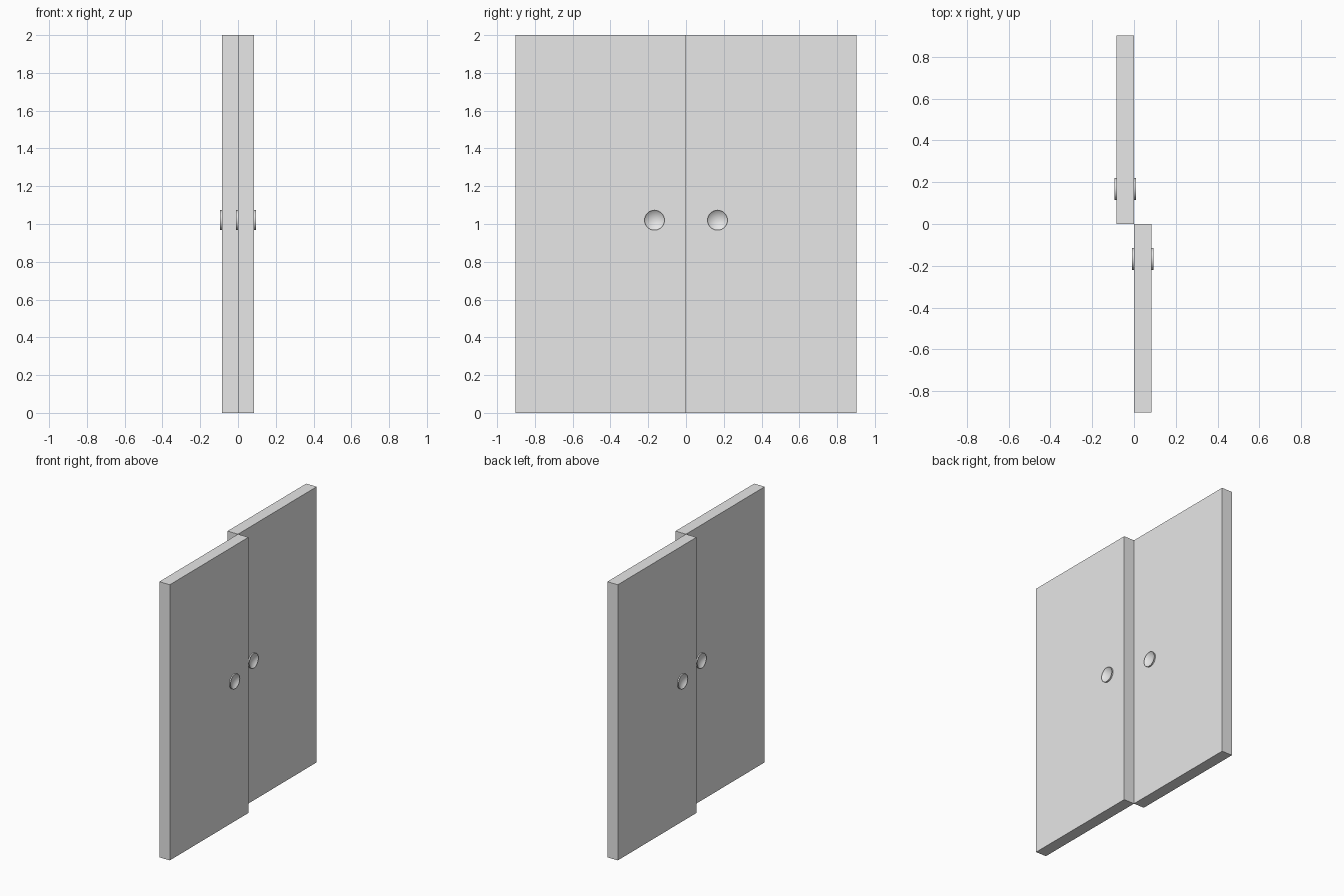
import bpy, bmesh, math
from mathutils import Matrix, Vector

if "Cube" in bpy.data.objects:
    bpy.data.objects.remove(bpy.data.objects["Cube"])

THICK, WIDTH, HEIGHT = 0.084, 0.902, 2.0
PULL_Y, PULL_Z = 0.167, 1.02
RADIUS, RIM, DEPTH = 0.053, 0.01, 0.02
SEGMENTS = 32

grey = bpy.data.materials.new("plain grey")
grey.use_nodes = True
colour = (0.8, 0.8, 0.8, 1)
grey.diffuse_color = colour
grey.node_tree.nodes["Principled BSDF"].inputs["Base Color"].default_value = colour


def make_object(name, bm):
    mesh = bpy.data.meshes.new(name)
    bm.to_mesh(mesh)
    bm.free()
    mesh.materials.append(grey)
    obj = bpy.data.objects.new(name, mesh)
    bpy.context.collection.objects.link(obj)
    return obj


def round_cutter(name, x, y):
    # Helper that opens a round hole in one face of a door
    bm = bmesh.new()
    turn = Matrix.Translation((x, y, PULL_Z)) @ Matrix.Rotation(math.pi / 2, 4, "Y")
    bmesh.ops.create_cone(bm, cap_ends=True, segments=SEGMENTS, radius1=RADIUS - 0.002,
                          radius2=RADIUS - 0.002, depth=2 * (DEPTH - RIM) + 0.004, matrix=turn)
    obj = make_object(name, bm)
    obj.hide_render = True
    obj.hide_set(True)
    return obj


def finger_pull(name, x, y, side):
    # Raised rim and hollow spherical bowl, spun about the x axis
    bm = bmesh.new()
    ball = (RADIUS ** 2 + DEPTH ** 2) / (2 * DEPTH)
    profile = [(0, RADIUS), (RIM, RADIUS)]
    for i in range(8):
        r = (RADIUS - 0.001) * (1 - i / 8)
        profile.append((RIM - DEPTH + ball - math.sqrt(ball ** 2 - r ** 2), r))
    rings = []
    for out, r in profile:
        rings.append([bm.verts.new((x + side * out, y + r * math.cos(a), PULL_Z + r * math.sin(a)))
                      for a in (math.tau * k / SEGMENTS for k in range(SEGMENTS))])
    for low, high in zip(rings, rings[1:]):
        for k in range(SEGMENTS):
            n = (k + 1) % SEGMENTS
            bm.faces.new((low[k], low[n], high[n], high[k]))
    bm.faces.new(rings[-1])
    # Face the wall outwards and the bowl towards the open side
    bm.normal_update()
    centre = Vector((x + side * 2 * RIM, y, PULL_Z))
    for f in bm.faces:
        offset = f.calc_center_median() - centre
        wall = abs(f.normal.x) < 0.1
        if (wall and f.normal.dot(offset) < 0) or (not wall and f.normal.x * side < 0):
            f.normal_flip()
    obj = make_object(name, bm)
    bpy.ops.object.select_all(action="DESELECT")
    obj.select_set(True)
    bpy.context.view_layer.objects.active = obj
    bpy.ops.object.shade_smooth_by_angle(angle=math.radians(30))
    return obj


# Two sliding doors, offset to either side of the centre plane
for label, s in (("front", 1), ("back", -1)):
    bm = bmesh.new()
    place = (Matrix.Translation((s * THICK / 2, -s * WIDTH / 2, HEIGHT / 2))
             @ Matrix.Diagonal((THICK, WIDTH, HEIGHT, 1)))
    bmesh.ops.create_cube(bm, size=1, matrix=place)
    door = make_object(label + "_door", bm)
    for face, side in (("left", 1), ("right", -1)):
        x = s * THICK / 2 + side * THICK / 2
        y = -s * PULL_Y
        cut = door.modifiers.new(face + " pull hole", "BOOLEAN")
        cut.operation = "DIFFERENCE"
        cut.solver = "EXACT"
        cut.object = round_cutter(f"{label}_{face}_cutter", x, y)
        finger_pull(f"{label}_door_{face}_pull", x, y, side)
